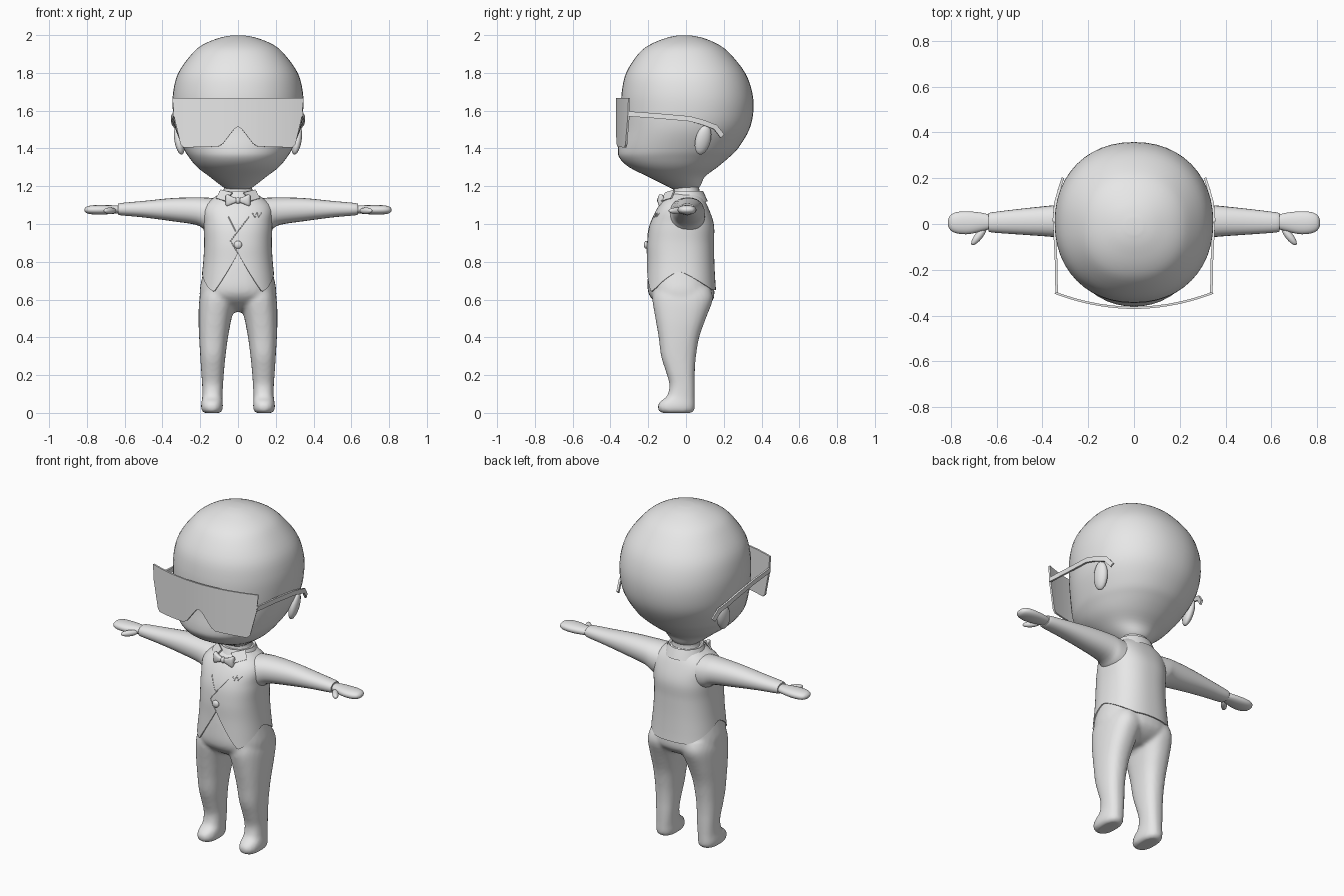
import bpy, bmesh, math
from mathutils import Vector, Matrix

if "Cube" in bpy.data.objects:
    bpy.data.objects.remove(bpy.data.objects["Cube"])

grey = bpy.data.materials.new("plain_grey")
grey.diffuse_color = (0.8, 0.8, 0.8, 1)
grey.use_nodes = True
grey.node_tree.nodes["Principled BSDF"].inputs["Base Color"].default_value = grey.diffuse_color
SIDES = (("right", -1), ("left", 1))


def finish(name, bm, mods=(), angle=40):
    """Turn a bmesh into a smooth-shaded object with applied modifiers."""
    bmesh.ops.recalc_face_normals(bm, faces=bm.faces)
    me = bpy.data.meshes.new(name)
    bm.to_mesh(me)
    bm.free()
    ob = bpy.data.objects.new(name, me)
    bpy.context.collection.objects.link(ob)
    me.materials.append(grey)
    bpy.ops.object.select_all(action='DESELECT')
    ob.select_set(True)
    bpy.context.view_layer.objects.active = ob
    for kind, props in mods:
        m = ob.modifiers.new(kind.title(), kind)
        for k, v in props.items():
            setattr(m, k, v)
        bpy.ops.object.modifier_apply(modifier=m.name)
    bpy.ops.object.shade_smooth_by_angle(angle=math.radians(angle))
    return ob


def spline(rows, t):
    """Smooth curve through the rows, t counted in rows."""
    i = max(0, min(int(t), len(rows) - 2))
    f = t - i
    p = [rows[max(0, min(j, len(rows) - 1))] for j in range(i - 1, i + 3)]
    return [b + 0.5 * f * (c - a + f * (2*a - 5*b + 4*c - d + f * (3*(b - c) + d - a)))
            for a, b, c, d in zip(*p)]


def oval(a0, a1, b0, b1, ang, n):
    c, s = math.cos(ang), math.sin(ang)
    return ((a0 + a1) / 2 + (a1 - a0) / 2 * math.copysign(abs(c) ** (2 / n), c),
            (b0 + b1) / 2 + (b1 - b0) / 2 * math.copysign(abs(s) ** (2 / n), s))


def skin(bm, rings, cap_start=True, cap_end=True):
    vs = [[bm.verts.new(p) for p in r] for r in rings]
    n = len(vs[0])
    for r, q in zip(vs, vs[1:]):
        for i in range(n):
            bm.faces.new((r[i], r[(i + 1) % n], q[(i + 1) % n], q[i]))
    if cap_start:
        bm.faces.new(vs[0])
    if cap_end:
        bm.faces.new(vs[-1])


def loft(bm, rows, axis='z', side=1, segs=32, steps=4, n=2.1):
    """Rows are (position, a0, a1, b0, b1); a, b are x, y or y, z."""
    rings = []
    for k in range((len(rows) - 1) * steps + 1):
        s, *box = spline(rows, k / steps)
        ring = []
        for i in range(segs):
            a, b = oval(*box, 2 * math.pi * i / segs, n)
            p = (a, b, s) if axis == 'z' else (s, a, b)
            ring.append((p[0] * side, p[1], p[2]))
        rings.append(ring)
    skin(bm, rings)


def ellipsoid(name, loc, size, rot=(0, 0, 0)):
    bm = bmesh.new()
    bmesh.ops.create_uvsphere(bm, u_segments=20, v_segments=12, radius=1)
    r = [Matrix.Rotation(a, 4, ax) for a, ax in zip(rot, 'XYZ')]
    bm.transform(Matrix.Translation(loc) @ r[2] @ r[1] @ r[0] @ Matrix.Diagonal((*size, 1)))
    return finish(name, bm)


def ribbon(name, pts, w, h):
    """Rectangular bar along a path running roughly front to back."""
    bm = bmesh.new()
    rings = []
    for i, p in enumerate(pts):
        d = (Vector(pts[min(i + 1, len(pts) - 1)]) - Vector(pts[max(i - 1, 0)])).normalized()
        sx = d.cross(Vector((0, 0, 1))).normalized() * w / 2
        up = sx.cross(d).normalized() * h / 2
        p = Vector(p)
        rings.append([p + sx + up, p - sx + up, p - sx - up, p + sx - up])
    skin(bm, rings)
    return finish(name, bm, angle=20)


# Head
head = [(1.17, .04, -.04, .04), (1.2, .085, -.10, .075), (1.25, .15, -.2, .1),
        (1.3, .215, -.3, .165), (1.35, .257, -.352, .225), (1.4, .288, -.36, .275),
        (1.5, .33, -.347, .335), (1.6, .345, -.345, .357), (1.7, .343, -.34, .35),
        (1.8, .316, -.317, .313), (1.9, .245, -.253, .235), (1.95, .185, -.19, .172),
        (1.985, .1, -.105, .09), (1.998, .035, -.045, .025)]
bm = bmesh.new()
loft(bm, [(z, -w, w, f, b) for z, w, f, b in head], segs=48, n=2.15)
finish("head", bm, angle=60)

# Neck
bm = bmesh.new()
loft(bm, [(1.08, -.1, .1, -.09, .09), (1.15, -.085, .085, -.075, .075),
          (1.19, -.075, .075, -.07, .07), (1.24, -.085, .085, -.09, .075)])
finish("neck", bm)

# Ears
for label, s in SIDES:
    ellipsoid(label + "_ear", (s * .31, .09, 1.445), (.026, .042, .08), (-.2, s * .2, s * .25))

# Trousers with legs and feet, blended into one skin
bm = bmesh.new()
hips = [(.535, .07, -.07, .05), (.56, .15, -.125, .105), (.6, .196, -.178, .145),
        (.65, .203, -.203, .15), (.75, .184, -.2, .142), (.88, .165, -.185, .13)]
loft(bm, [(z, -w, w, f, b) for z, w, f, b in hips], n=2.3)
leg = [(0, .095, .18, -.13, .03), (.012, .083, .192, -.145, .043), (.035, .08, .196, -.15, .047),
       (.06, .081, .193, -.137, .047), (.09, .082, .189, -.1, .047), (.15, .079, .19, -.088, .047),
       (.22, .074, .195, -.107, .047), (.3, .066, .2, -.132, .053), (.4, .053, .206, -.145, .07),
       (.5, .034, .209, -.162, .105), (.6, .012, .205, -.178, .142), (.66, .02, .19, -.17, .13)]
for _, s in SIDES:
    loft(bm, leg, side=s, n=2.4)
finish("trousers", bm, [("REMESH", dict(mode='VOXEL', voxel_size=.011)),
                        ("SMOOTH", dict(factor=.5, iterations=5))], angle=80)

# Waistcoat, rows evenly spaced from z 0.6 to 1.2
vest = [(.206, -.216, .162), (.195, -.212, .155), (.184, -.208, .15), (.179, -.206, .148),
        (.182, -.19, .147), (.175, -.142, .112), (.05, -.06, .06)]
VN = 2.4


def vest_box(z):
    w, f, b = spline(vest, (z - .6) / .1)
    return -w, w, f, b


def vest_front(x, z):
    a0, a1, f, b = vest_box(z)
    k = max(0, 1 - abs(x / a1) ** VN) ** (1 / VN)
    return (f + b) / 2 - (b - f) / 2 * k


def hem(ang):
    """Lower edge: split front with two points, raised sides, lower back."""
    x, y = oval(*vest_box(.68), ang, VN)
    if y > -.04:
        return .75 - .1 * min(1, (y + .04) / .18) ** 1.3
    if abs(x) < .125:
        return .845 - 1.64 * abs(x)
    u = min(1, (abs(x) - .125) / .07)
    return .64 + .05 * u + .06 * max(0, min(1, (y + .16) / .12))


SEG, ROWS = 96, 28
rings = []
for k in range(ROWS + 1):
    ring = []
    for i in range(SEG):
        a = 2 * math.pi * i / SEG
        z = hem(a) + (1.17 - hem(a)) * k / ROWS
        ring.append((*oval(*vest_box(z), a, VN), z))
    rings.append(ring)
bm = bmesh.new()
skin(bm, rings, cap_start=False)
finish("waistcoat", bm, [("SOLIDIFY", dict(thickness=.007, offset=-1))], angle=50)


def seam(name, pts):
    """Thin raised line laid on the waistcoat front."""
    cu = bpy.data.curves.new(name, 'CURVE')
    cu.dimensions, cu.bevel_depth, cu.bevel_resolution = '3D', .0022, 1
    path = [(p[0] + (q[0] - p[0]) * i / 8, p[1] + (q[1] - p[1]) * i / 8)
            for p, q in zip(pts, pts[1:]) for i in range(8)] + [pts[-1]]
    sp = cu.splines.new('POLY')
    sp.points.add(len(path) - 1)
    for pt, (x, z) in zip(sp.points, path):
        pt.co = (x, vest_front(x, z), z, 1)
    cu.materials.append(grey)
    bpy.context.collection.objects.link(bpy.data.objects.new(name, cu))


seam("lapel_seam", [(.06, 1.04), (-.04, .91), (0, .845)])
seam("under_lapel_seam", [(-.052, 1.04), (-.012, .96)])
seam("pocket_fold", [(.075, 1.06), (.09, 1.035), (.1, 1.06), (.11, 1.037), (.125, 1.06)])

# Button
ellipsoid("button", (0, -.21, .89), (.021, .013, .021))

# Shirt collar with two pointed flaps
bm = bmesh.new()
rings = []
for z, w, d in ((1.12, .118, .115), (1.15, .108, .102), (1.175, .098, .09), (1.165, .085, .08)):
    rings.append([(*oval(-w, w, -d, d, 2 * math.pi * i / 32, 2), z) for i in range(32)])
skin(bm, rings, cap_start=False, cap_end=False)
finish("collar", bm)
for label, s in SIDES:
    bm = bmesh.new()
    bm.faces.new([bm.verts.new((s * x, y, z)) for x, y, z in
                  ((.03, -.108, 1.165), (.09, -.06, 1.18), (.115, -.078, 1.135), (.065, -.13, 1.12))])
    finish(label + "_collar_flap", bm, [("SOLIDIFY", dict(thickness=.008, offset=0))])

# Bow tie
for label, s in SIDES:
    bm = bmesh.new()
    loft(bm, [(.0, -.147, -.127, 1.115, 1.136), (.025, -.15, -.124, 1.108, 1.142),
              (.055, -.149, -.117, 1.094, 1.157), (.065, -.14, -.118, 1.1, 1.151)],
         axis='x', side=s, segs=16, n=3)
    finish(label + "_bow", bm)
ellipsoid("bow_knot", (0, -.139, 1.125), (.015, .014, .018))

# Sleeves, hands and thumbs
sleeve = [(.1, -.1, .1, .94, 1.135), (.17, -.085, .1, .965, 1.14), (.22, -.072, .095, .995, 1.141),
          (.35, -.057, .082, 1.015, 1.137), (.5, -.046, .066, 1.035, 1.122),
          (.62, -.037, .051, 1.046, 1.111), (.635, -.03, .045, 1.052, 1.104)]
hand = [(.61, -.018, .034, 1.058, 1.097), (.66, -.03, .048, 1.054, 1.099),
        (.72, -.044, .055, 1.05, 1.1), (.77, -.042, .053, 1.051, 1.099),
        (.8, -.029, .041, 1.057, 1.093), (.812, -.01, .02, 1.068, 1.082)]
for label, s in SIDES:
    for part, rows in (("sleeve", sleeve), ("hand", hand)):
        bm = bmesh.new()
        loft(bm, rows, axis='x', side=s, segs=24, n=2.2)
        finish(label + "_" + part, bm, angle=50)
    ellipsoid(label + "_thumb", (s * .678, -.052, 1.07), (.05, .017, .017), (0, 0, -s * .9))

# Visor lens, curved sheet with a nose notch
outline = [(0, 1.515), (.02, 1.503), (.08, 1.425), (.105, 1.41), (.285, 1.405), (.302, 1.42),
           (.335, 1.56), (.345, 1.655)]
half = []
for p, q in zip(outline, outline[1:]):
    half += [(p[0] + (q[0] - p[0]) * i / 4, p[1] + (q[1] - p[1]) * i / 4) for i in range(4)]
half.append(outline[-1])
bm = bmesh.new()
cols = []
for x, z in [(-x, z) for x, z in half[:0:-1]] + half:
    y = -.366 + .55 * x * x
    cols.append((bm.verts.new((x, y, z)), bm.verts.new((x, y, 1.667))))
for a, b in zip(cols, cols[1:]):
    bm.faces.new((a[0], b[0], b[1], a[1]))
finish("visor", bm, [("SOLIDIFY", dict(thickness=.01, offset=0))])

# Visor temples hooked over the ears
for label, s in SIDES:
    ribbon(label + "_temple", [(s * x, y, z) for x, y, z in
           ((.338, -.305, 1.583), (.341, -.15, 1.572), (.35, .02, 1.557), (.344, .09, 1.538),
            (.326, .155, 1.513), (.314, .192, 1.465))], .011, .027)
